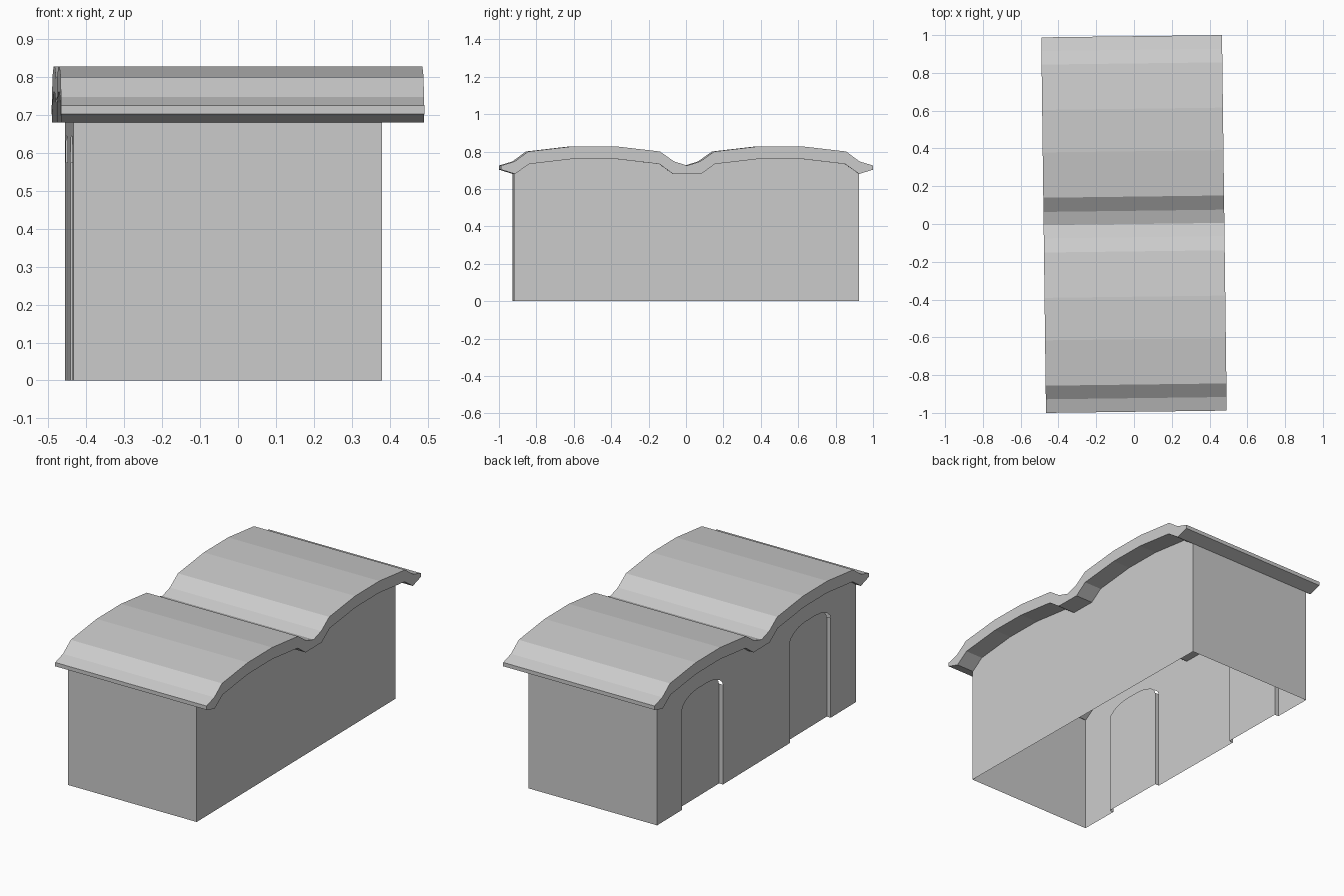
import bpy, bmesh, math
from mathutils import Matrix

if "Cube" in bpy.data.objects:
    bpy.data.objects.remove(bpy.data.objects["Cube"])

TURN = Matrix.Rotation(0.0126, 4, 'Z')    # whole building sits slightly turned
XL, XR, YF, YB = -0.445, 0.368, -0.923, 0.921   # wall planes
EAVE, DEPTH = 0.68, 0.025


def make(name, polys):
    """Flat-shaded object from a list of polygons."""
    bm = bmesh.new()
    for p in polys:
        bm.faces.new([bm.verts.new(c) for c in p])
    bmesh.ops.remove_doubles(bm, verts=bm.verts, dist=1e-5)
    bmesh.ops.transform(bm, matrix=TURN, verts=bm.verts)
    if name == "roof":
        bmesh.ops.recalc_face_normals(bm, faces=bm.faces)
    me = bpy.data.meshes.new(name)
    bm.to_mesh(me)
    bm.free()
    ob = bpy.data.objects.new(name, me)
    bpy.context.collection.objects.link(ob)
    return ob


def mirror(half):
    """Mirror a (y, z) half profile that starts at y = 0."""
    return [(-y, z) for y, z in reversed(half) if y > 0] + half


# Double-vaulted roof: thick profile extruded across x
top = mirror([(0, 0.725), (0.07, 0.747), (0.145, 0.80), (0.385, 0.828),
              (0.61, 0.828), (0.85, 0.80), (0.922, 0.747), (0.994, 0.725)])
under = mirror([(0.075, EAVE), (0.148, 0.733), (0.388, 0.761),
                (0.607, 0.761), (0.845, 0.733), (0.92, EAVE)])
outline = top + [(0.994, 0.703)] + under[::-1] + [(-0.994, 0.703)]
n = len(outline)
RX = 0.4785
roof = [[(x, y, z) for y, z in outline] for x in (-RX, RX)]
roof += [[(-RX, *outline[i]), (RX, *outline[i]),
          (RX, *outline[(i + 1) % n]), (-RX, *outline[(i + 1) % n])] for i in range(n)]
make("roof", roof)

# Arch outline, from foot to foot in increasing y
half_arch = [(0.05, 0.644), (0.105, 0.637), (0.155, 0.617), (0.182, 0.595), (0.19, 0.575), (0.19, 0)]
arch = mirror(half_arch)
arches = [[(y + c, z) for y, z in arch] for c in (-0.5, 0.5)]

# Wall tops follow the roof underside
crown = [(YF, EAVE)] + under[1:-1] + [(YB, EAVE)]
right_wall = [(XR, YF, 0), (XR, YB, 0)] + [(XR, y, z) for y, z in reversed(crown)]
base = [(YF, 0)] + arches[0] + arches[1] + [(YB, 0)]
left_wall = [(XL, y, z) for y, z in crown + base[::-1]]
front = [(XL, YF, 0), (XR, YF, 0), (XR, YF, EAVE), (XL, YF, EAVE)]
back = [(XR, YB, 0), (XL, YB, 0), (XL, YB, EAVE), (XR, YB, EAVE)]
make("walls", [right_wall, left_wall, front, back])

# Recessed arched panels with upright jambs
for tag, a in zip(("front", "back"), arches):
    polys = [[(XL + DEPTH, y, z) for y, z in a]]
    y0, y1, s = a[0][0], a[-1][0], a[1][1]
    for y, (xa, xb) in ((y0, (XL + DEPTH, XL)), (y1, (XL, XL + DEPTH))):
        polys.append([(xa, y, 0), (xb, y, 0), (xb, y, s), (xa, y, s)])
    make(tag + "_arch_recess", polys)
